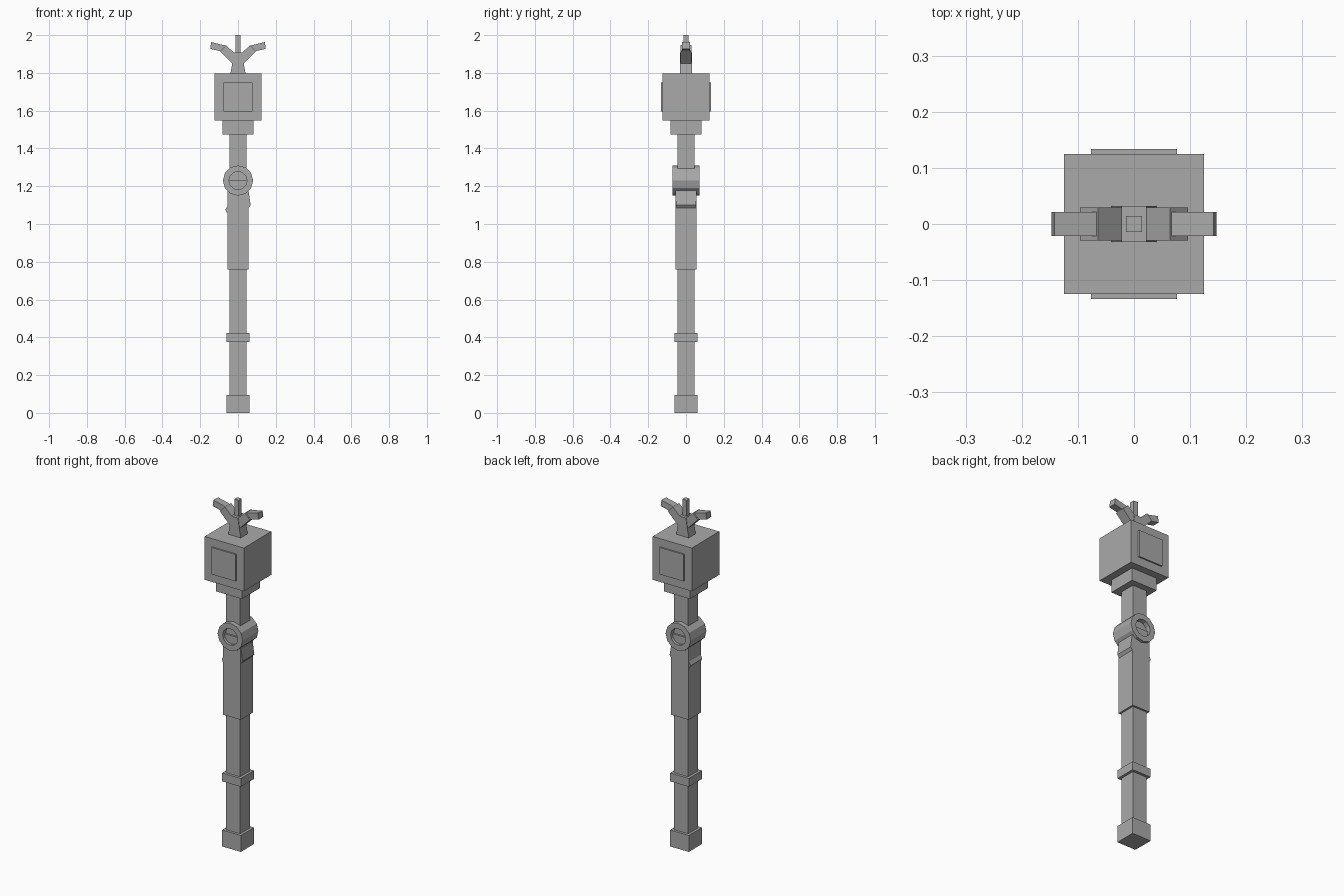
import bpy, bmesh, math

if "Cube" in bpy.data.objects:
    bpy.data.objects.remove(bpy.data.objects["Cube"])

grey = bpy.data.materials.new("plain grey")
grey.diffuse_color = (0.4, 0.4, 0.4, 1)
grey.use_nodes = True
grey.node_tree.nodes["Principled BSDF"].inputs["Base Color"].default_value = grey.diffuse_color


def finish(name, bm):
    bmesh.ops.recalc_face_normals(bm, faces=bm.faces)
    me = bpy.data.meshes.new(name)
    bm.to_mesh(me)
    bm.free()
    me.materials.append(grey)
    ob = bpy.data.objects.new(name, me)
    bpy.context.collection.objects.link(ob)
    return ob


def box(name, hx, hy, z0, z1, y=0.0):
    bm = bmesh.new()
    bmesh.ops.create_cube(bm, size=1)
    for v in bm.verts:
        v.co = (v.co.x * 2 * hx, v.co.y * 2 * hy + y, z0 + (v.co.z + 0.5) * (z1 - z0))
    return finish(name, bm)


def slab(name, pts, hy):
    """Front (x, z) outline extruded to both sides of y = 0."""
    bm = bmesh.new()
    face = bm.faces.new([bm.verts.new((x, -hy, z)) for x, z in pts])
    ext = bmesh.ops.extrude_face_region(bm, geom=[face])
    for v in ext["geom"]:
        if isinstance(v, bmesh.types.BMVert):
            v.co.y = hy
    return finish(name, bm)


def tube(name, r_out, r_in, hy, z, n):
    bm = bmesh.new()
    rings = []
    for r, y in ((r_out, -hy), (r_out, hy), (r_in, hy), (r_in, -hy)):
        rings.append([bm.verts.new((r * math.cos(2 * math.pi * i / n), y,
                                    z + r * math.sin(2 * math.pi * i / n))) for i in range(n)])
    for k in range(4):
        a, b = rings[k], rings[(k + 1) % 4]
        for i in range(n):
            j = (i + 1) % n
            bm.faces.new((a[i], a[j], b[j], b[i]))
    return finish(name, bm)


# pole and handle
box("foot", 0.06, 0.06, 0, 0.095)
box("lower_shaft", 0.045, 0.045, 0.095, 0.76)
box("shaft_band", 0.06, 0.06, 0.376, 0.424)
box("grip", 0.056, 0.056, 0.76, 1.23)
slab("grip_latch", [(-0.053, 1.17), (-0.053, 1.10), (-0.067, 1.075), (-0.053, 1.05),
                    (0.056, 1.085), (0.067, 1.10), (0.057, 1.17)], 0.053)

# pivot ring and neck
tube("pivot_ring", 0.08, 0.048, 0.072, 1.23, 12)
box("neck", 0.045, 0.045, 1.23, 1.475)

# head block
box("collar", 0.082, 0.082, 1.475, 1.547)
box("head", 0.125, 0.125, 1.547, 1.797)
for label, y in (("front", -0.129), ("back", 0.129)):
    box(label + "_panel", 0.077, 0.0045, 1.595, 1.75, y)

# branching crown
slab("crown_stem", [(-0.04, 1.797), (0.04, 1.797), (0.03, 1.852), (0.022, 1.907),
                    (-0.022, 1.907), (-0.03, 1.852)], 0.032)
for label, s in (("left", -1), ("right", 1)):
    slab(label + "_branch", [(s * x, z) for x, z in
         ((0, 1.885), (0.022, 1.907), (0.064, 1.947), (0.096, 1.915), (0.032, 1.85), (0, 1.85))], 0.029)
    slab(label + "_tip", [(s * x, z) for x, z in
         ((0.067, 1.945), (0.142, 1.963), (0.147, 1.927), (0.074, 1.911))], 0.021)
box("centre_prong", 0.014, 0.014, 1.9, 2.0)
